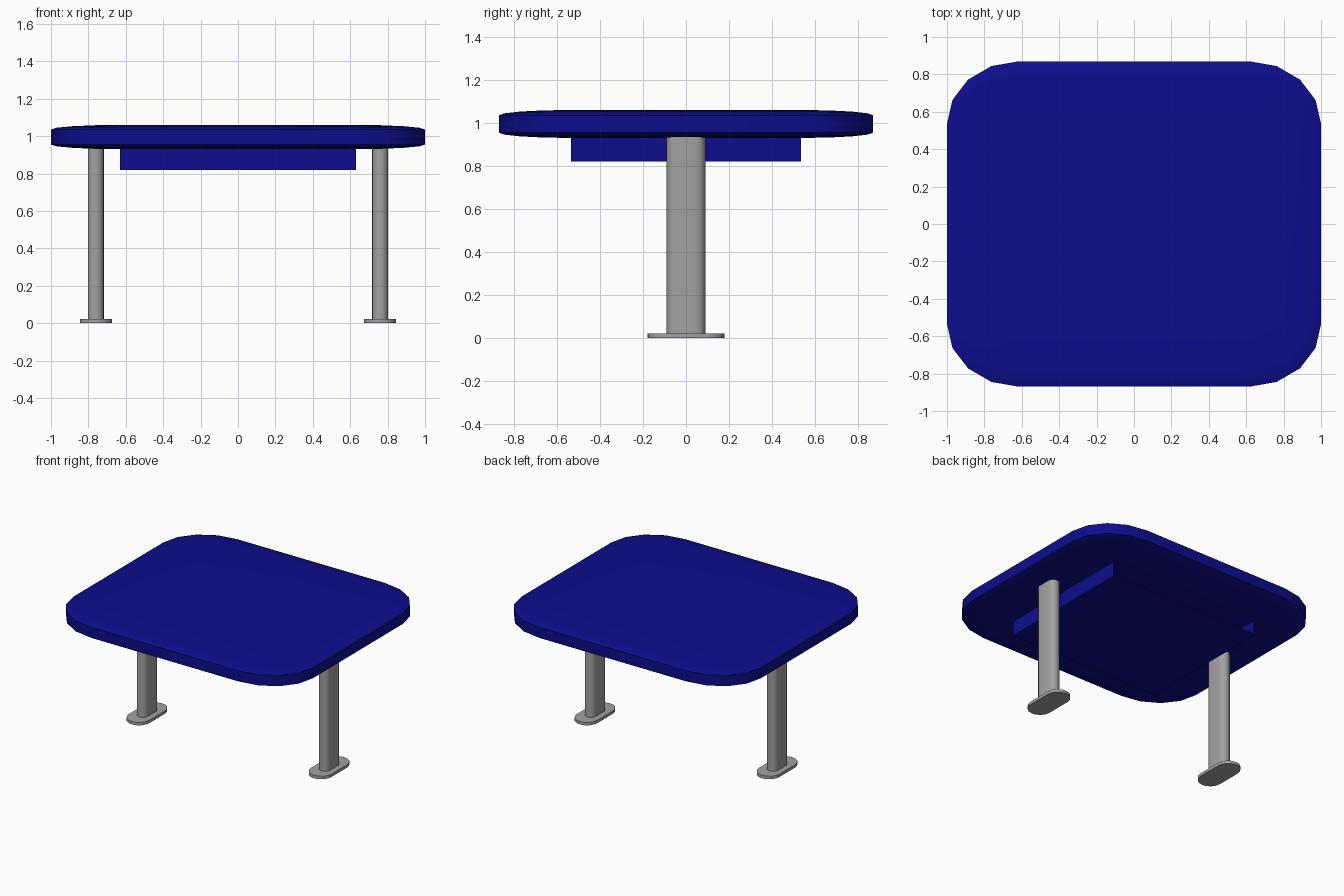
import bpy, bmesh, math

if "Cube" in bpy.data.objects:
    bpy.data.objects.remove(bpy.data.objects["Cube"], do_unlink=True)


def make_material(name, colour):
    mat = bpy.data.materials.new(name)
    mat.use_nodes = True
    mat.diffuse_color = colour
    mat.node_tree.nodes["Principled BSDF"].inputs["Base Color"].default_value = colour
    return mat


blue = make_material("deep blue", (0.004, 0.004, 0.27, 1))
grey = make_material("metal grey", (0.36, 0.36, 0.36, 1))


def finish(name, bm, mat, smooth_angle=None):
    bmesh.ops.recalc_face_normals(bm, faces=bm.faces)
    mesh = bpy.data.meshes.new(name)
    bm.to_mesh(mesh)
    bm.free()
    mesh.materials.append(mat)
    obj = bpy.data.objects.new(name, mesh)
    bpy.context.collection.objects.link(obj)
    if smooth_angle:
        bpy.ops.object.select_all(action="DESELECT")
        obj.select_set(True)
        bpy.context.view_layer.objects.active = obj
        bpy.ops.object.shade_smooth_by_angle(angle=math.radians(smooth_angle))
    return obj


def box(name, low, high, mat):
    bm = bmesh.new()
    bmesh.ops.create_cube(bm, size=1)
    for v in bm.verts:
        v.co = [(a + b) / 2 + c * (b - a) for a, b, c in zip(low, high, v.co)]
    return finish(name, bm, mat)


def stadium(name, x, radius, half_length, z0, z1, mat, steps=8):
    """Upright bar with flat sides and round ends along y."""
    bm = bmesh.new()
    ring = []
    for end in (1, -1):
        for i in range(steps + 1):
            a = math.pi * i / steps
            ring.append(bm.verts.new((x + end * radius * math.cos(a),
                                      end * (half_length - radius + radius * math.sin(a)), z0)))
    base = bm.faces.new(ring)
    top = bmesh.ops.extrude_face_region(bm, geom=[base])["geom"]
    bmesh.ops.translate(bm, vec=(0, 0, z1 - z0),
                        verts=[g for g in top if isinstance(g, bmesh.types.BMVert)])
    return finish(name, bm, mat, 40)


# Table top: a rounded cube squashed into a soft-edged slab
bm = bmesh.new()
bmesh.ops.create_cube(bm, size=2)
bmesh.ops.bevel(bm, geom=bm.edges[:], offset=0.385, offset_type="OFFSET",
                segments=4, profile=0.5, affect="EDGES")
bmesh.ops.scale(bm, vec=(1, 0.87, 0.065), verts=bm.verts)
bmesh.ops.translate(bm, vec=(0, 0, 0.995), verts=bm.verts)
finish("table_top", bm, blue, 60)

# Storage tray under the top, open at the back
X, Y, LOW, HIGH, T = 0.63, 0.535, 0.82, 0.935, 0.008
box("tray_floor", (-X, -Y, LOW), (X, Y, LOW + T), blue)
box("tray_front", (-X, -Y, LOW), (X, T - Y, HIGH), blue)
for name, side in (("left", 1), ("right", -1)):
    edges = sorted((side * X, side * (X - T)))
    box(f"tray_{name}_side", (edges[0], -Y, LOW), (edges[1], Y, HIGH), blue)

    # Leg and foot plate on the same side
    stadium(f"{name}_leg", side * 0.76, 0.043, 0.09, 0.02, 0.94, grey)
    stadium(f"{name}_foot", side * 0.76, 0.086, 0.18, 0, 0.022, grey)
